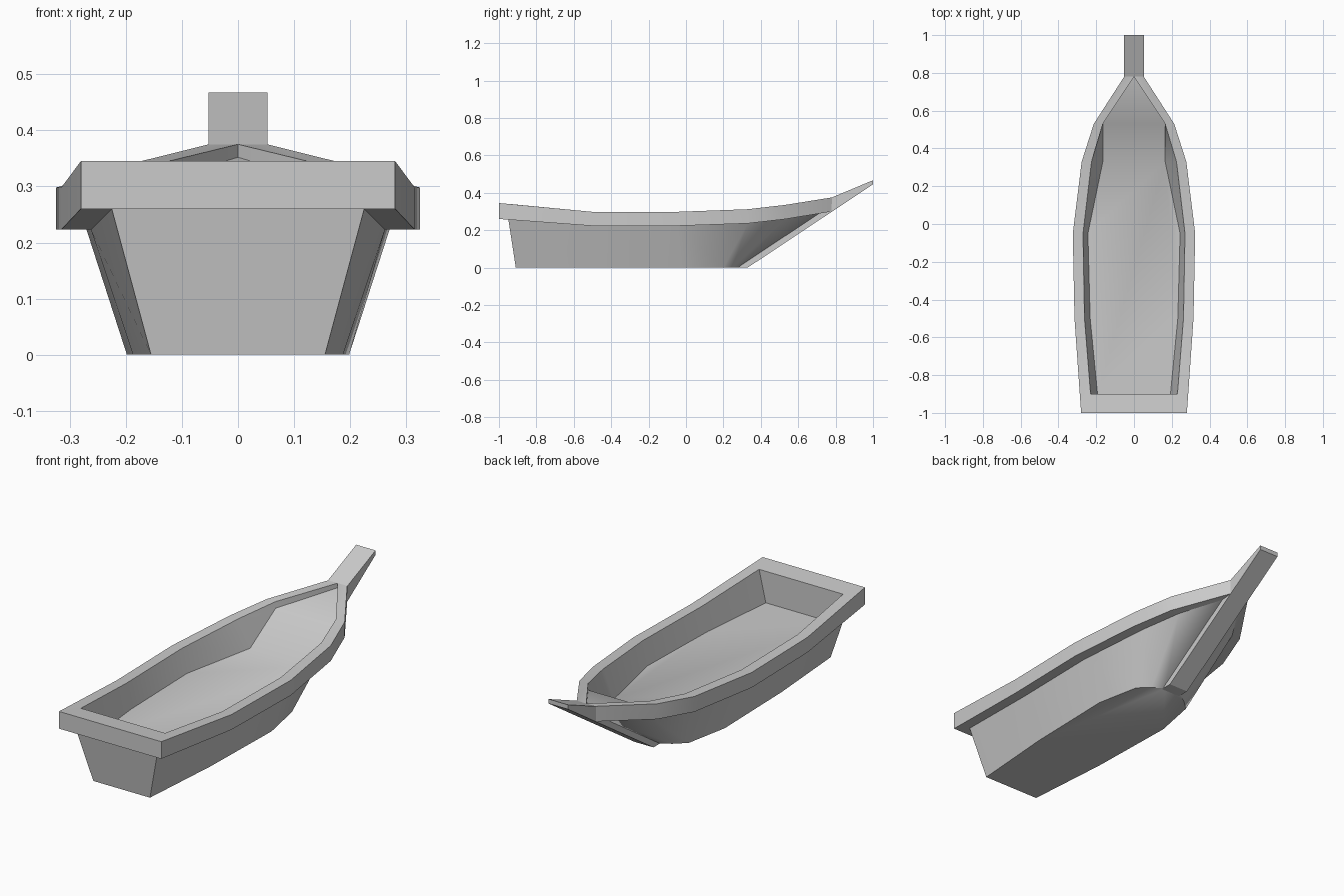
import bpy, bmesh

if "Cube" in bpy.data.objects:
    bpy.data.objects.remove(bpy.data.objects["Cube"])

# Half outlines (right side), each running stern -> bow as (x, y, z)
floor = [(.193, -.90, .18), (.232, -.50, .18), (.244, -.05, .18),
         (.165, .33, .18), (.165, .53, .302), (0, .78, .352)]
rim_inner = [(.23, -.90, .336), (.262, -.50, .298), (.27, -.05, .298),
             (.225, .33, .312), (.165, .53, .335), (0, .78, .375)]
rim_outer = [(.28, -1, .345), (.315, -.50, .298), (.324, -.05, .298),
             (.277, .33, .312), (.213, .53, .335), (.052, .78, .375)]
rim_drop = [.085, .075, .075, .076, .076, .075]
rim_under = [(x, y, z - d) for (x, y, z), d in zip(rim_outer, rim_drop)]
hull_top = [(.225, -.95, .26), (.262, -.50, .223), (.27, -.05, .223),
            (.225, .33, .236), (.165, .53, .259), (.045, .73, .295)]
hull_base = [(.155, -.91, 0), (.187, -.48, 0), (.198, -.02, 0),
             (.155, .20, 0), (.10, .25, 0), (.045, .285, 0)]


def finish(bm, name):
    bmesh.ops.remove_doubles(bm, verts=bm.verts, dist=1e-5)
    bmesh.ops.recalc_face_normals(bm, faces=bm.faces)
    mesh = bpy.data.meshes.new(name)
    bm.to_mesh(mesh)
    bm.free()
    obj = bpy.data.objects.new(name, mesh)
    bpy.context.collection.objects.link(obj)
    return obj


# Hull: closed loft from well floor, over the rim, down to the flat bottom
bm = bmesh.new()
rings = []
for half in (floor, rim_inner, rim_outer, rim_under, hull_top, hull_base):
    full = half + [(-x, y, z) for x, y, z in reversed(half)]
    rings.append([bm.verts.new(p) for p in full])
n = len(rings[0])
for a, b in zip(rings, rings[1:]):
    for i in range(n):
        j = (i + 1) % n
        bm.faces.new((a[i], a[j], b[j], b[i]))
bm.faces.new(rings[-1])

# Well floor, bow ramp and foredeck
f = rings[0]
bm.faces.new(f[0:4] + f[8:12])
bm.faces.new((f[3], f[4], f[7], f[8]))
bm.faces.new((f[4], f[5], f[6], f[7]))
hull = finish(bm, "hull")
bpy.context.view_layer.objects.active = hull
hull.select_set(True)
bpy.ops.object.shade_smooth_by_angle(angle=0.6)

# Stem: keel strip rising into the projecting prow
side = [(.33, 0), (1, .445), (1, .467), (.78, .375), (.78, .34), (.70, .287), (.27, 0)]
bm = bmesh.new()
face = bm.faces.new([bm.verts.new((-.053, y, z)) for y, z in side])
ext = bmesh.ops.extrude_face_region(bm, geom=[face])
bmesh.ops.translate(bm, vec=(.106, 0, 0),
                    verts=[g for g in ext["geom"] if isinstance(g, bmesh.types.BMVert)])
finish(bm, "stem_and_prow")
